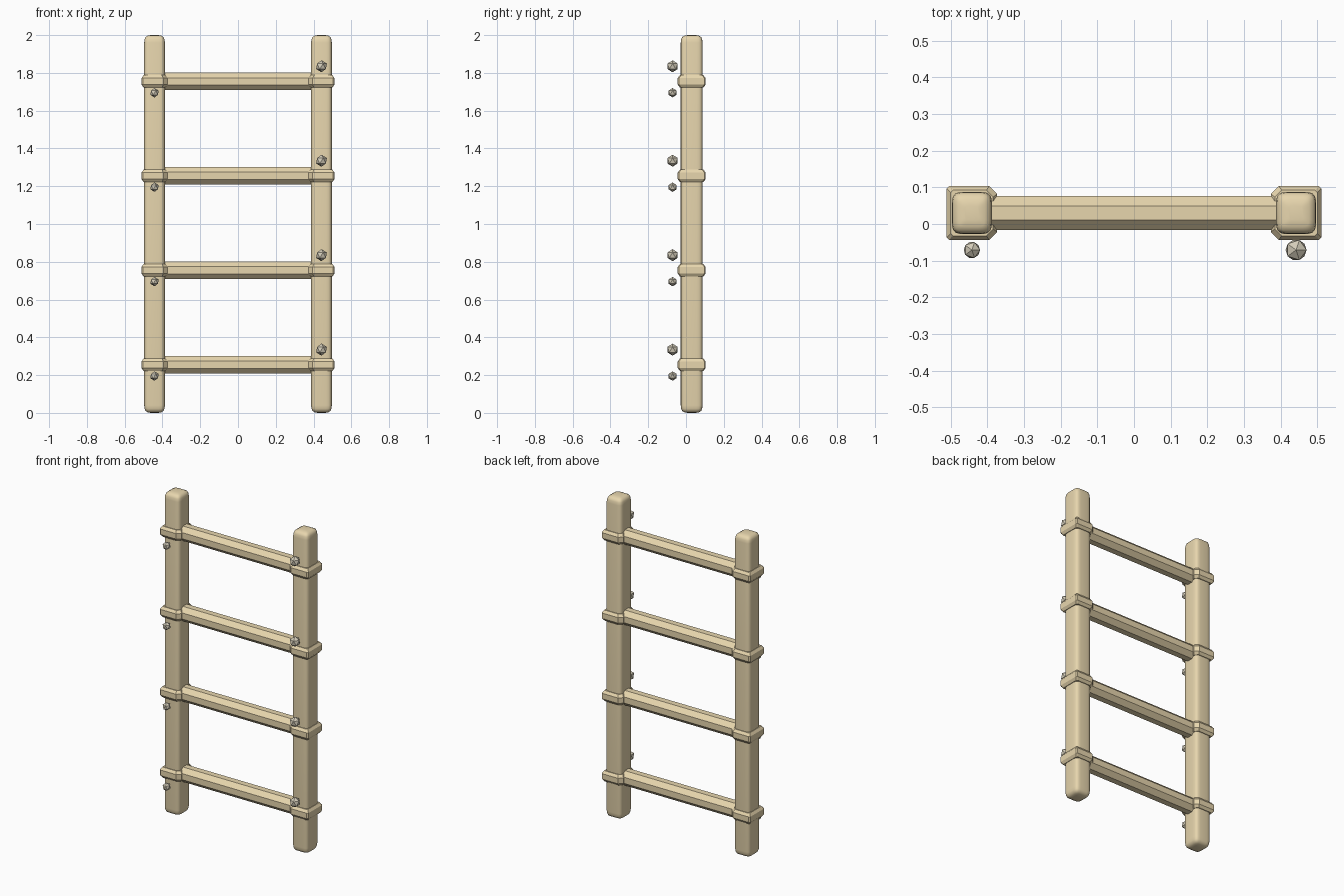
import bpy, bmesh, math
from mathutils import Vector

if "Cube" in bpy.data.objects:
    bpy.data.objects.remove(bpy.data.objects["Cube"])

Y = 0.03      # depth of the ladder's centre line
X = 0.442     # post offset


def material(name, color):
    m = bpy.data.materials.new(name)
    m.diffuse_color = color
    m.use_nodes = True
    m.node_tree.nodes["Principled BSDF"].inputs["Base Color"].default_value = m.diffuse_color
    return m


wood = material("wood", (0.80, 0.67, 0.42, 1))
metal = material("stud_metal", (0.66, 0.61, 0.49, 1))


def finish(bm, name, mat, smooth=None):
    bmesh.ops.recalc_face_normals(bm, faces=bm.faces)
    me = bpy.data.meshes.new(name)
    bm.to_mesh(me)
    bm.free()
    ob = bpy.data.objects.new(name, me)
    bpy.context.collection.objects.link(ob)
    me.materials.append(mat)
    if smooth:
        bpy.ops.object.select_all(action='DESELECT')
        ob.select_set(True)
        bpy.context.view_layer.objects.active = ob
        bpy.ops.object.shade_smooth_by_angle(angle=math.radians(smooth))
    return ob


def loft(name, rings, mat, smooth=None):
    """Skin a list of equal-length point loops and cap both ends."""
    bm = bmesh.new()
    loops = [[bm.verts.new(p) for p in r] for r in rings]
    n = len(loops[0])
    for a, b in zip(loops, loops[1:]):
        for i in range(n):
            j = (i + 1) % n
            bm.faces.new((a[i], a[j], b[j], b[i]))
    bm.faces.new(loops[0])
    bm.faces.new(loops[-1])
    return finish(bm, name, mat, smooth)


# rounded-square post section with slightly bulging sides
section = []
for i in range(24):
    a = 2 * math.pi * (i + 0.5) / 24
    c, s = math.cos(a), math.sin(a)
    section.append((math.copysign(abs(c) ** 0.4, c) * 0.055,
                    math.copysign(abs(s) ** 0.4, s) * 0.058))
caps = [(0.0, 0.35), (0.003, 0.65), (0.010, 0.87), (0.022, 0.96), (0.04, 1.0)]
levels = caps + [(2 - z, s) for z, s in reversed(caps)]

# collar outline: wide chamfers on the inner side, small ones outside
ix, ox, hy = 0.069, 0.069, 0.074
collar = [(-ix, -hy + .022), (-ix + .022, -hy), (ox - .007, -hy), (ox, -hy + .007),
          (ox, hy - .007), (ox - .007, hy), (-ix + .022, hy), (-ix, hy - .022)]
collar_levels = [(-0.033, 0.84), (-0.017, 1), (0.017, 1), (0.033, 0.84)]

for side, label in ((-1, "left"), (1, "right")):
    # upright posts
    loft(label + "_post",
         [[(side * X + x * s, Y + y * s, z) for x, y in section] for z, s in levels],
         wood, 40)
    for k in range(4):
        z0 = 0.255 + 0.5 * k
        # collars lashing the rungs to the posts
        loft(f"{label}_collar_{k + 1}",
             [[(side * (X + x * s), Y + y * s, z0 + z) for x, y in collar]
              for z, s in collar_levels], wood)
        # faceted studs in front of the posts
        dz, r = (-0.06, 0.025) if side < 0 else (0.08, 0.032)
        bm = bmesh.new()
        bmesh.ops.create_icosphere(bm, subdivisions=1, radius=r)
        bmesh.ops.translate(bm, verts=bm.verts, vec=Vector((side * X, -0.071, z0 + dz)))
        finish(bm, f"{label}_stud_{k + 1}", metal)

# octagonal rungs
R = 0.046 / math.cos(math.pi / 8)
for k in range(4):
    loft(f"rung_{k + 1}",
         [[(x, Y + R * math.cos((i + .5) * math.pi / 4),
            0.255 + 0.5 * k + R * math.sin((i + .5) * math.pi / 4)) for i in range(8)]
          for x in (-0.43, 0.43)], wood)
